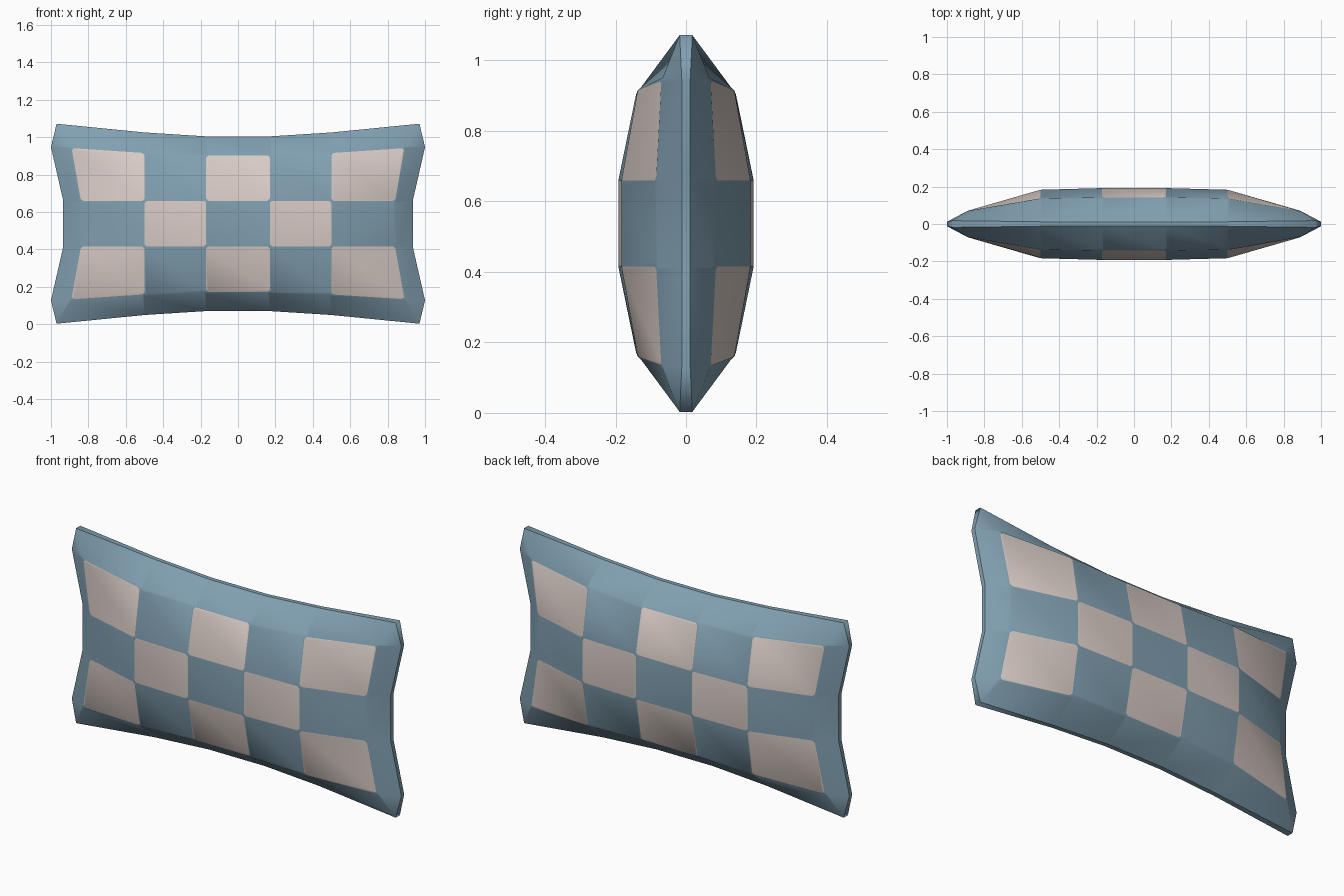
import bpy, bmesh

if "Cube" in bpy.data.objects:
    bpy.data.objects.remove(bpy.data.objects["Cube"])

# Colours
def material(name, rgb):
    m = bpy.data.materials.new(name)
    m.diffuse_color = (*rgb, 1)
    m.use_nodes = True
    m.node_tree.nodes["Principled BSDF"].inputs["Base Color"].default_value = m.diffuse_color
    return m

blue = material("dusty_blue", (0.22, 0.35, 0.44))
pale = material("pale_beige", (0.69, 0.60, 0.56))

# One quarter of the front: (column, row) -> x, depth, height from middle
MID = 0.5375
QUARTER = {
    (1, 1): (0.17, 0.192, 0.122), (2, 1): (0.50, 0.183, 0.122),
    (3, 1): (0.84, 0.085, 0.122), (4, 1): (0.935, 0.012, 0.125),
    (1, 2): (0.17, 0.142, 0.365), (2, 2): (0.50, 0.137, 0.378),
    (3, 2): (0.89, 0.070, 0.404), (4, 2): (1.00, 0.012, 0.41),
    (1, 3): (0.17, 0.012, 0.467), (2, 3): (0.50, 0.012, 0.488),
    (3, 3): (0.97, 0.018, 0.5345),
}
COLS = [-4, -3, -2, -1, 1, 2, 3, 4]
ROWS = [-3, -2, -1, 1, 2, 3]

bm = bmesh.new()
sides = {}
patch_corners = set()

# Front and back padded panels with a checked pattern
for s in (-1, 1):
    v = {}
    for c in COLS:
        for r in ROWS:
            p = QUARTER.get((abs(c), abs(r)))
            if p:
                v[c, r] = bm.verts.new((p[0] * (1 if c > 0 else -1), s * p[1],
                                        MID + p[2] * (1 if r > 0 else -1)))
    for i in range(7):
        for j in range(5):
            keys = [(COLS[i], ROWS[j]), (COLS[i + 1], ROWS[j]),
                    (COLS[i + 1], ROWS[j + 1]), (COLS[i], ROWS[j + 1])]
            f = bm.faces.new([v[k] for k in keys if k in v])
            if 1 <= i <= 5 and 1 <= j <= 3 and (i + j) % 2 == 0:
                f.material_index = 1
                patch_corners.update(f.verts)
    sides[s] = v

# Narrow seam strip joining the two panels
twin = {sides[-1][k]: sides[1][k] for k in sides[-1]}
for e in [e for e in bm.edges if e.is_boundary and e.verts[0] in twin]:
    a, b = e.verts
    f = bm.faces.new((a, b, twin[b], twin[a]))
    for x in f.edges:
        if (x.verts[0] in twin) == (x.verts[1] in twin):
            x.smooth = False

# Clipped corners on the pale patches
res = bmesh.ops.bevel(bm, geom=list(patch_corners), offset=0.012,
                      affect='VERTICES', segments=1, profile=0.5)
for f in res["faces"]:
    if all(len(e.link_faces) == 2 for e in f.edges) and f.calc_area() < 0.001:
        f.material_index = 0

bmesh.ops.recalc_face_normals(bm, faces=bm.faces[:])
for f in bm.faces:
    f.smooth = True

mesh = bpy.data.meshes.new("cushion")
bm.to_mesh(mesh)
bm.free()
mesh.materials.append(blue)
mesh.materials.append(pale)
bpy.context.collection.objects.link(bpy.data.objects.new("cushion", mesh))
